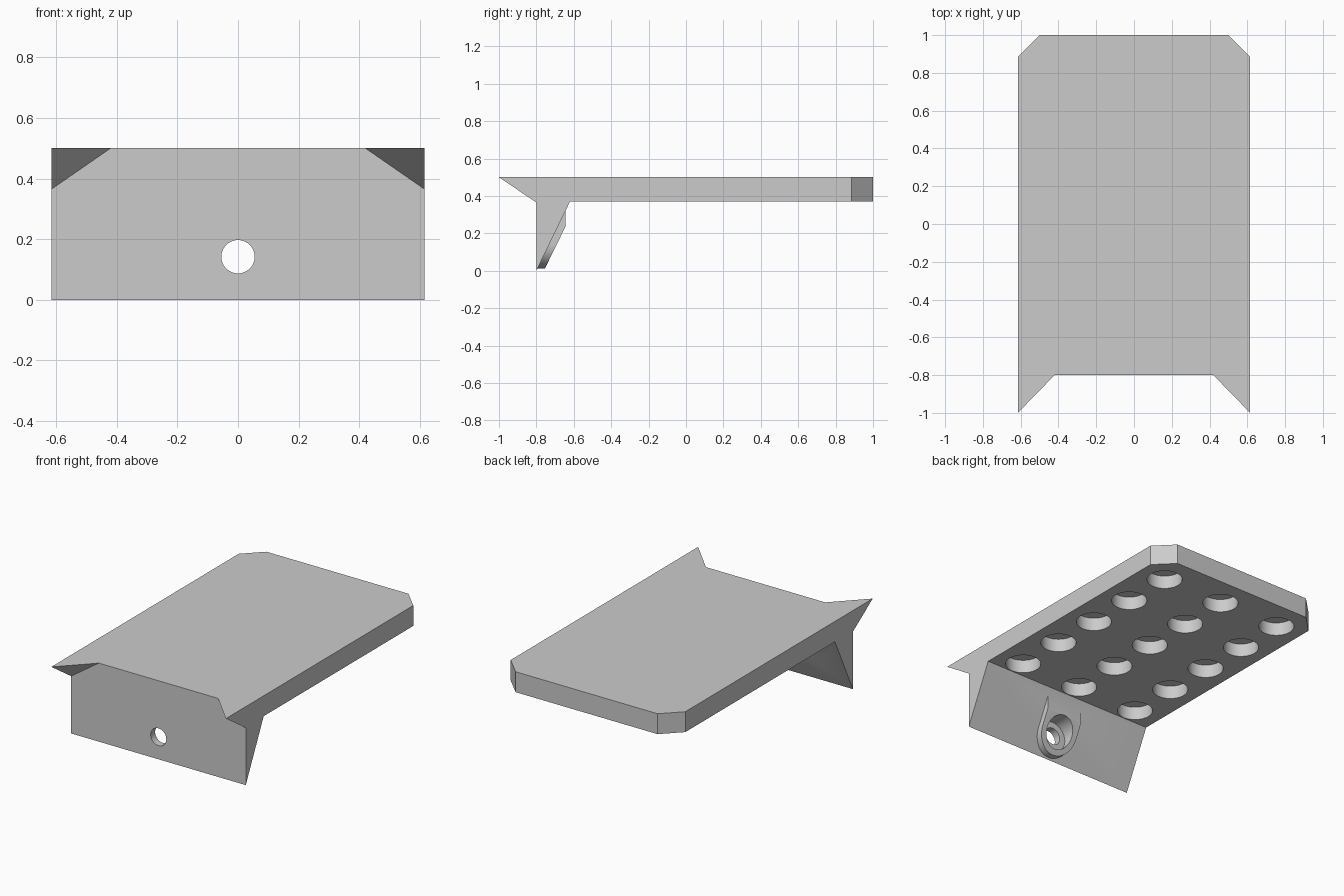
import bpy, bmesh, math
from mathutils import Matrix, Vector

old = bpy.data.objects.get("Cube")
if old:
    bpy.data.objects.remove(old, do_unlink=True)

HALF = 0.615        # half width of the plate
FRONT = -0.8        # front face of the flange
TOP, UNDER = 0.5, 0.37
HOLE_Z = 0.142      # height of the bolt hole

grey = bpy.data.materials.new("plain grey")
grey.use_nodes = True
grey.diffuse_color = (0.6, 0.6, 0.6, 1)
grey.node_tree.nodes["Principled BSDF"].inputs["Base Color"].default_value = (0.6, 0.6, 0.6, 1)


def finish(name, bm):
    bmesh.ops.recalc_face_normals(bm, faces=bm.faces)
    mesh = bpy.data.meshes.new(name)
    bm.to_mesh(mesh)
    bm.free()
    mesh.materials.append(grey)
    obj = bpy.data.objects.new(name, mesh)
    bpy.context.collection.objects.link(obj)
    return obj


def prism(name, points, start, end):
    """Extrude a profile of 3D points, moved by start, along end - start."""
    bm = bmesh.new()
    face = bm.faces.new([bm.verts.new(Vector(p) + Vector(start)) for p in points])
    moved = bmesh.ops.extrude_face_region(bm, geom=[face])["geom"]
    verts = [v for v in moved if isinstance(v, bmesh.types.BMVert)]
    bmesh.ops.translate(bm, verts=verts, vec=Vector(end) - Vector(start))
    return finish(name, bm)


def cylinders(name, centres, radius, depth, turn=Matrix()):
    bm = bmesh.new()
    for c in centres:
        bmesh.ops.create_cone(bm, cap_ends=True, segments=48, radius1=radius,
                              radius2=radius, depth=depth,
                              matrix=Matrix.Translation(c) @ turn)
    return finish(name, bm)


def combine(target, tool, operation):
    mod = target.modifiers.new("combine", 'BOOLEAN')
    mod.operation, mod.solver, mod.object = operation, 'EXACT', tool
    bpy.context.view_layer.objects.active = target
    bpy.ops.object.modifier_apply(modifier=mod.name)
    bpy.data.objects.remove(tool, do_unlink=True)


# Plate with the tapering front flange
side = [(0, FRONT, 0), (0, FRONT, TOP), (0, 1, TOP), (0, 1, UNDER), (0, -0.62, UNDER)]
plate = prism("mounting_plate", side, (-HALF, 0, 0), (HALF, 0, 0))

for s in (-1, 1):
    # Bevelled rear corner
    corner = [(s * 0.5, 1, 0), (s * HALF, 0.885, 0), (s * 0.8, 0.7, 0),
              (s * 0.8, 1.2, 0), (s * 0.5, 1.2, 0)]
    combine(plate, prism("corner_cutter", corner, (0, 0, 0.2), (0, 0, 0.7)), 'DIFFERENCE')
    # Pointed front horn
    bm = bmesh.new()
    for p in [(s * HALF, -1, TOP), (s * 0.42, FRONT, TOP),
              (s * HALF, FRONT, 0.365), (s * HALF, FRONT, TOP)]:
        bm.verts.new(p)
    bmesh.ops.convex_hull(bm, input=bm.verts)
    combine(plate, finish("front_horn", bm), 'UNION')

# Rounded boss behind the flange, its back parallel to the slope
arc = [math.pi + math.pi * i / 32 for i in range(33)]
outline = [(0.13 * math.cos(a), 0, HOLE_Z + 0.13 * math.sin(a)) for a in arc]
outline += [(0.13, 0, 0.355), (-0.13, 0, 0.355)]
boss = prism("bolt_boss", outline, (0, -0.797, 0), (0, -0.645, 0))
slope = [(0, -0.9, 0), (0, -0.76, 0), (0, -0.645, 0.235), (0, -0.6, 0.327),
         (0, -0.6, 0.4), (0, -0.9, 0.4)]
combine(boss, prism("slope_limit", slope, (-0.3, 0, 0), (0.3, 0, 0)), 'INTERSECT')
combine(plate, boss, 'UNION')

# Bolt hole and its counterbore
along_y = Matrix.Rotation(math.pi / 2, 4, 'X')
combine(plate, cylinders("bolt_hole", [(0, -0.75, HOLE_Z)], 0.055, 0.4, along_y), 'DIFFERENCE')
combine(plate, cylinders("counterbore", [(0, -0.655, HOLE_Z)], 0.095, 0.2, along_y), 'DIFFERENCE')

# Grid of blind holes in the underside
centres = [(x, -0.51 + 0.328 * row, UNDER - 0.01)
           for x in (-0.435, 0, 0.435) for row in range(5)]
combine(plate, cylinders("underside_holes", centres, 0.105, 0.19), 'DIFFERENCE')

bpy.ops.object.select_all(action='DESELECT')
plate.select_set(True)
bpy.context.view_layer.objects.active = plate
bpy.ops.object.shade_smooth_by_angle(angle=math.radians(30))
